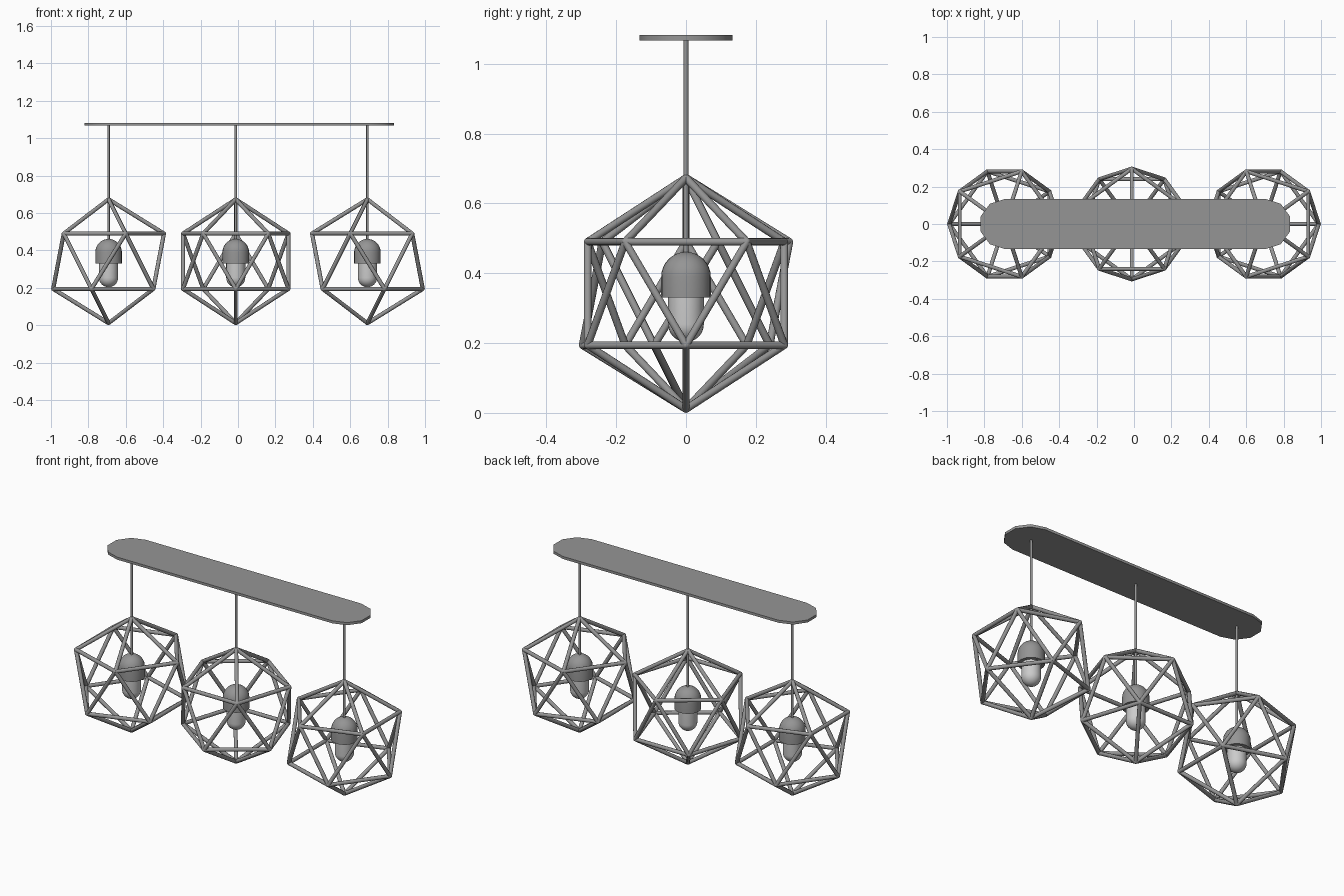
import bpy, bmesh, math
from mathutils import Vector, Matrix

if "Cube" in bpy.data.objects:
    bpy.data.objects.remove(bpy.data.objects["Cube"])

STRUT_R, CAGE_R, CAGE_Z = 0.011, 0.331, 0.342


def material(name, grey):
    m = bpy.data.materials.new(name)
    m.diffuse_color = (grey, grey, grey, 1)
    m.use_nodes = True
    m.node_tree.nodes["Principled BSDF"].inputs["Base Color"].default_value = m.diffuse_color
    return m


METAL, GLASS = material("dark_metal", 0.3), material("pale_glass", 0.8)


def finish(bm, name, mat=METAL):
    bmesh.ops.recalc_face_normals(bm, faces=bm.faces)
    me = bpy.data.meshes.new(name)
    bm.to_mesh(me)
    bm.free()
    me.materials.append(mat)
    ob = bpy.data.objects.new(name, me)
    bpy.context.collection.objects.link(ob)
    bpy.ops.object.select_all(action='DESELECT')
    ob.select_set(True)
    bpy.context.view_layer.objects.active = ob
    bpy.ops.object.shade_smooth_by_angle(angle=math.radians(50))
    return ob


def add_rod(bm, a, b, r, sides):
    d = b - a
    m = Matrix.Translation((a + b) / 2) @ d.to_track_quat('Z', 'Y').to_matrix().to_4x4()
    bmesh.ops.create_cone(bm, cap_ends=True, segments=sides, radius1=r, radius2=r,
                          depth=d.length, matrix=m)


def lathe(name, profile, x, mat, steps=24):
    bm = bmesh.new()
    vs = [bm.verts.new((r, 0, z)) for r, z in profile]
    es = [bm.edges.new(p) for p in zip(vs, vs[1:])]
    bmesh.ops.spin(bm, geom=vs + es, cent=(0, 0, 0), axis=(0, 0, 1),
                   angle=2 * math.pi, steps=steps)
    bmesh.ops.remove_doubles(bm, verts=bm.verts, dist=1e-4)
    bmesh.ops.translate(bm, verts=bm.verts, vec=(x, 0, 0))
    return finish(bm, name, mat)


def cage(name, x, turn):
    # icosahedron standing on a point: two poles and two offset five-point rings
    c = Vector((x, 0, CAGE_Z))
    ring, h = CAGE_R * 2 / math.sqrt(5), CAGE_R / math.sqrt(5)

    def point(i, z):
        a = math.radians(turn + 36 * i)
        return c + Vector((ring * math.cos(a), ring * math.sin(a), z))

    pts = [c + Vector((0, 0, CAGE_R)), c - Vector((0, 0, CAGE_R))]
    pts += [point(i, h if i % 2 == 0 else -h) for i in range(10)]
    edge = CAGE_R * 1.0515
    bm = bmesh.new()
    for i, p in enumerate(pts):
        bmesh.ops.create_icosphere(bm, subdivisions=2, radius=STRUT_R,
                                   matrix=Matrix.Translation(p))
        for q in pts[i + 1:]:
            if (p - q).length < edge * 1.05:
                add_rod(bm, p, q, STRUT_R, 10)
    finish(bm, name)


def arc(r, z, a0, a1, n=8):
    return [(abs(r * math.cos(math.radians(a0 + (a1 - a0) * i / n))),
             z + r * math.sin(math.radians(a0 + (a1 - a0) * i / n))) for i in range(n + 1)]


# three pendants: cage, hanging rod, domed socket and capsule bulb
for side, x, turn in (("left", -0.692, 0), ("middle", -0.012, 90), ("right", 0.692, 180)):
    cage(side + "_cage", x, turn)
    bm = bmesh.new()
    add_rod(bm, Vector((x, 0, 0.45)), Vector((x, 0, 1.072)), 0.007, 12)
    finish(bm, side + "_rod")
    lathe(side + "_socket", [(0, 0.331), (0.071, 0.331)] + arc(0.071, 0.39, 0, 90), x, METAL)
    lathe(side + "_bulb", [(0, 0.34), (0.051, 0.34)] + arc(0.051, 0.254, 0, -90), x, GLASS)

# ceiling plate: thin bar with faceted round ends
bm = bmesh.new()
R, HALF, SEG = 0.133, 0.7, 5
outline = []
for s in (1, -1):
    for i in range(SEG + 1):
        a = math.radians(-90 + 180 * i / SEG)
        outline.append(bm.verts.new((0.007 + s * (HALF + R * math.cos(a)), s * R * math.sin(a), 1.067)))
face = bm.faces.new(outline)
top = bmesh.ops.extrude_face_region(bm, geom=[face])
bmesh.ops.translate(bm, vec=(0, 0, 0.015),
                    verts=[v for v in top["geom"] if isinstance(v, bmesh.types.BMVert)])
finish(bm, "ceiling_plate")
